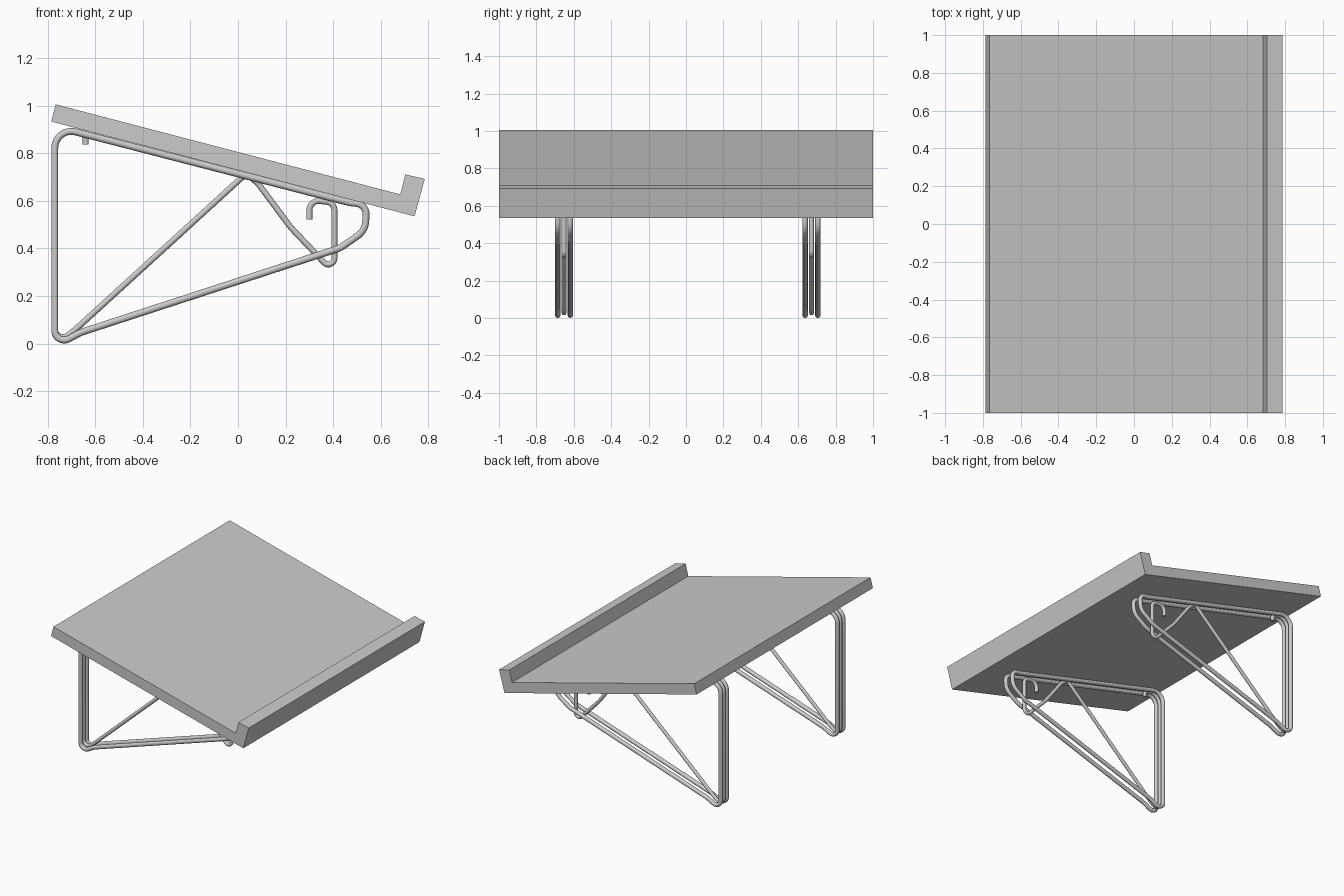
import bpy, bmesh, math
from mathutils import Vector

cube = bpy.data.objects.get("Cube")
if cube:
    bpy.data.objects.remove(cube, do_unlink=True)

grey = bpy.data.materials.new("plain grey")
grey.use_nodes = True
grey.diffuse_color = (0.6, 0.6, 0.6, 1)
grey.node_tree.nodes["Principled BSDF"].inputs["Base Color"].default_value = (0.6, 0.6, 0.6, 1)


def rounded(corners, closed):
    """Turn (x, z, radius) corners into a path with arcs at the bends."""
    path, n = [], len(corners)
    for i, (x, z, r) in enumerate(corners):
        p = Vector((x, z))
        if not closed and i in (0, n - 1):
            path.append(p)
            continue
        a = (Vector(corners[i - 1][:2]) - p).normalized()
        b = (Vector(corners[(i + 1) % n][:2]) - p).normalized()
        half = a.angle(b) / 2
        centre = p + (a + b).normalized() * r / math.sin(half)
        start = p + a * r / math.tan(half) - centre
        turn = start.angle_signed(p + b * r / math.tan(half) - centre)
        steps = max(3, round(abs(turn) / 0.17))
        for k in range(steps + 1):
            t = -turn * k / steps
            c, s = math.cos(t), math.sin(t)
            path.append(centre + Vector((start.x * c - start.y * s,
                                         start.x * s + start.y * c)))
    return path


def rod(name, corners, y, radius, closed):
    curve = bpy.data.curves.new(name, "CURVE")
    curve.dimensions = "3D"
    curve.bevel_depth = radius
    curve.bevel_resolution = 4
    curve.use_fill_caps = True
    path = rounded(corners, closed)
    spline = curve.splines.new("POLY")
    spline.points.add(len(path) - 1)
    for point, p in zip(spline.points, path):
        point.co = (p.x, y, p.y, 1)
    spline.use_cyclic_u = closed
    curve.materials.append(grey)
    obj = bpy.data.objects.new(name, curve)
    bpy.context.collection.objects.link(obj)
    bpy.ops.object.select_all(action="DESELECT")
    obj.select_set(True)
    bpy.context.view_layer.objects.active = obj
    bpy.ops.object.convert(target="MESH")
    bpy.ops.object.shade_smooth_by_angle(angle=math.radians(50))


# Sloping board with a raised lip along its low edge
profile = [(-0.785, 0.933), (0.742, 0.535), (0.785, 0.692),
           (0.703, 0.711), (0.682, 0.627), (-0.766, 1.005)]
bm = bmesh.new()
face = bm.faces.new([bm.verts.new((x, -1, z)) for x, z in profile])
side = bmesh.ops.extrude_face_region(bm, geom=[face])["geom"]
bmesh.ops.translate(bm, vec=(0, 2, 0),
                    verts=[v for v in side if isinstance(v, bmesh.types.BMVert)])
bmesh.ops.recalc_face_normals(bm, faces=bm.faces)
mesh = bpy.data.meshes.new("board")
bm.to_mesh(mesh)
bm.free()
mesh.materials.append(grey)
bpy.context.collection.objects.link(bpy.data.objects.new("board", mesh))

# Closed loop of the bracket
loop = [(-0.77, -0.012, 0.04), (-0.66, 0.047, 0.1), (0.43, 0.402, 0.1),
        (0.535, 0.475, 0.08), (0.54, 0.585, 0.045), (0.47, 0.592, 0.1),
        (-0.77, 0.912, 0.07)]
# Middle rod: hook, brace and upright
brace = [(0.30, 0.522, 0), (0.30, 0.605, 0.04), (0.405, 0.592, 0.035),
         (0.405, 0.295, 0.025), (0.22, 0.49, 0.4), (0.085, 0.672, 0.05),
         (0.035, 0.715, 0.035), (-0.68, 0.062, 0.05), (-0.77, -0.012, 0.035),
         (-0.77, 0.912, 0.07), (-0.64, 0.878, 0.022), (-0.64, 0.836, 0)]

# Two brackets, each a pair of loops around a middle rod
for place, y in (("front", -0.652), ("back", 0.671)):
    rod(place + "_bracket_brace", brace, y, 0.0125, False)
    for where, offset in (("near", -0.034), ("far", 0.034)):
        rod(place + "_bracket_loop_" + where, loop, y + offset, 0.0145, True)
